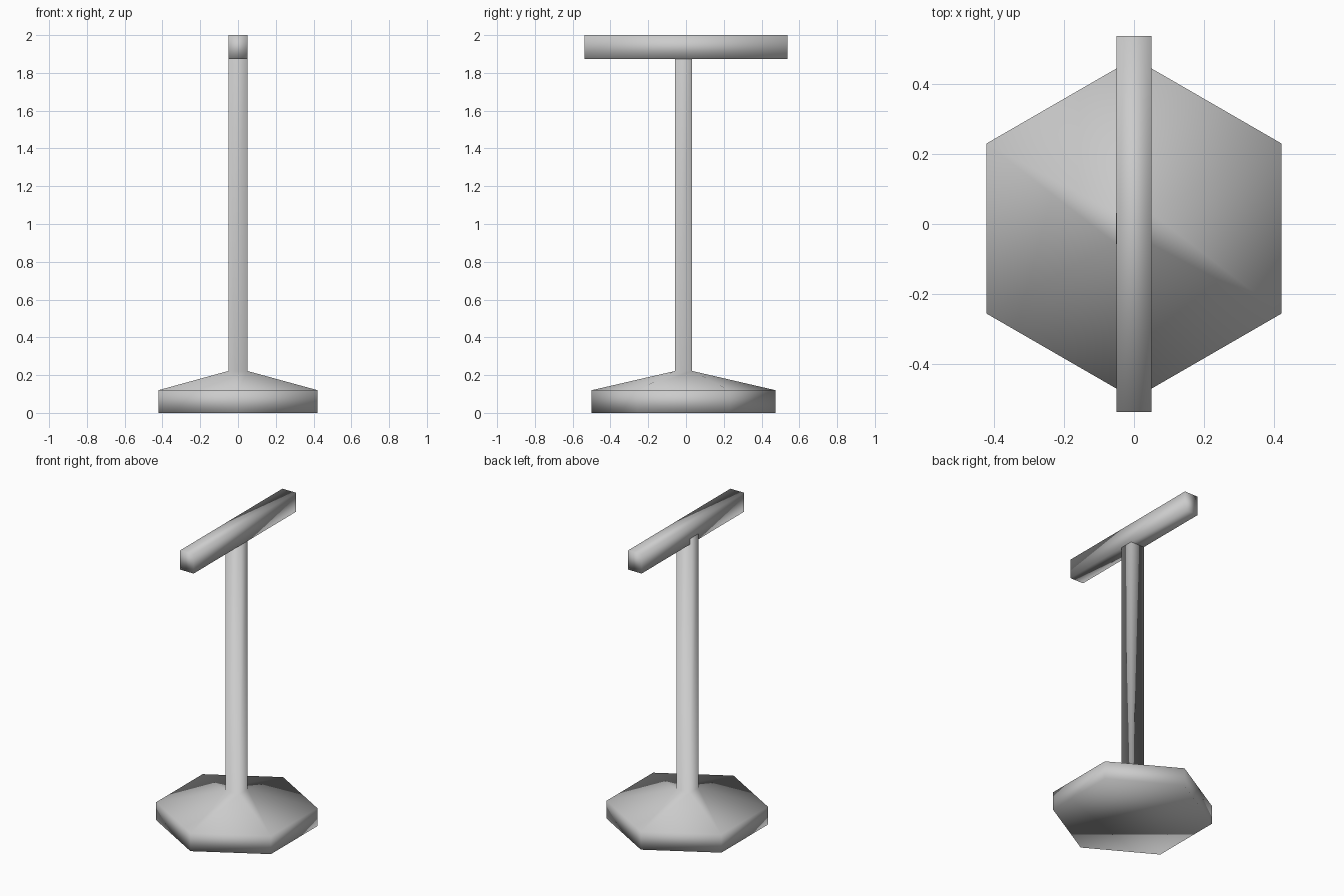
import bpy
import bmesh
import math

cube = bpy.data.objects.get("Cube")
if cube:
    bpy.data.objects.remove(cube, do_unlink=True)

grey = bpy.data.materials.new("plain_grey")
grey.use_nodes = True
colour = (0.6, 0.6, 0.6, 1)
grey.diffuse_color = colour
grey.node_tree.nodes["Principled BSDF"].inputs["Base Color"].default_value = colour


def finish(name, bm):
    """Turn a bmesh into a fully smooth shaded object."""
    bmesh.ops.recalc_face_normals(bm, faces=bm.faces)
    for face in bm.faces:
        face.smooth = True
    mesh = bpy.data.meshes.new(name)
    bm.to_mesh(mesh)
    bm.free()
    mesh.materials.append(grey)
    obj = bpy.data.objects.new(name, mesh)
    bpy.context.collection.objects.link(obj)


def hexagon(bm, radius, centre_y, z):
    angles = [math.radians(30 + 60 * k) for k in range(6)]
    return [bm.verts.new((radius * math.cos(a), centre_y + radius * math.sin(a), z))
            for a in angles]


def rectangle(bm, x0, x1, y0, y1, z):
    return [bm.verts.new((x, y, z)) for x, y in ((x1, y1), (x0, y1), (x0, y0), (x1, y0))]


def join_rings(bm, lower, upper):
    count = len(lower)
    for k in range(count):
        n = (k + 1) % count
        bm.faces.new((lower[k], lower[n], upper[n], upper[k]))


# Stand: closed six-sided foot whose sloping top runs into a square post
bm = bmesh.new()
floor = hexagon(bm, 0.487, -0.013, 0)
rim = hexagon(bm, 0.487, -0.013, 0.12)
post_size = (-0.051, 0.049, -0.057, 0.032)
neck = rectangle(bm, *post_size, 0.222)
post_top = rectangle(bm, *post_size, 1.91)
bm.faces.new(floor)
join_rings(bm, floor, rim)
join_rings(bm, neck, post_top)
bm.faces.new(post_top)
for side in range(2):
    a, b, c, d = [rim[(3 * side + k) % 6] for k in range(4)]
    p, q, r = [neck[(2 * side + k) % 4] for k in range(3)]
    bm.faces.new((a, b, p))
    bm.faces.new((b, q, p))
    bm.faces.new((b, c, q))
    bm.faces.new((c, d, r, q))
finish("stand", bm)

# Crossbar on top of the post
bm = bmesh.new()
bar_size = (-0.05, 0.05, -0.5375, 0.5375)
bar_low = rectangle(bm, *bar_size, 1.873)
bar_high = rectangle(bm, *bar_size, 2)
bm.faces.new(bar_low)
bm.faces.new(bar_high)
join_rings(bm, bar_low, bar_high)
finish("crossbar", bm)
